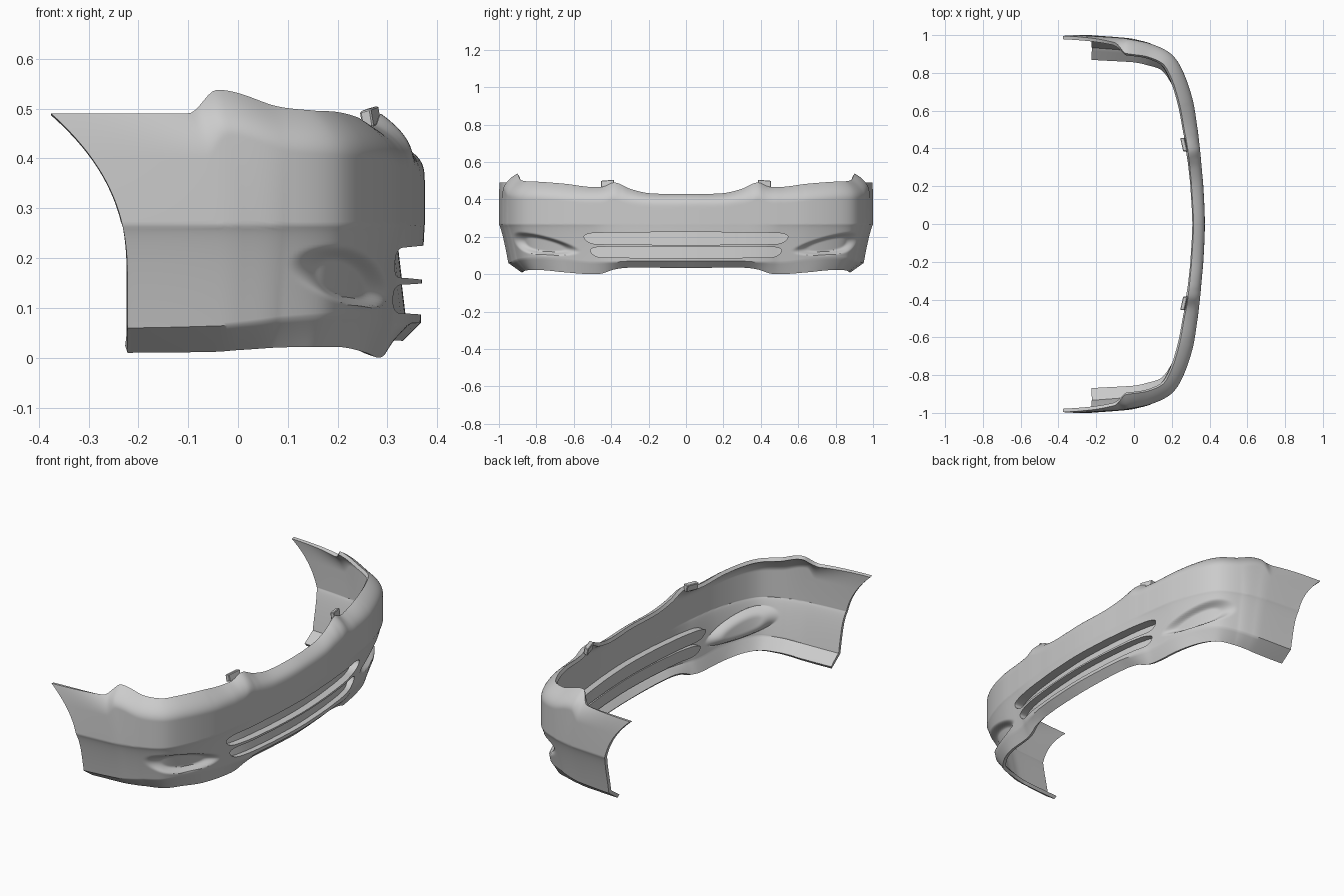
import bpy, bmesh, math
from mathutils import Vector

cube = bpy.data.objects.get("Cube")
if cube:
    bpy.data.objects.remove(cube, do_unlink=True)

paint = bpy.data.materials.new("primer grey")
paint.use_nodes = True
GREY = (0.6, 0.6, 0.6, 1)
paint.diffuse_color = GREY
paint.node_tree.nodes["Principled BSDF"].inputs["Base Color"].default_value = GREY

# Stations from rear end to middle:
# x, y, top height, top roll, crease height, crease inset, bottom height, bottom inset
STATIONS = [
    (-.375, 1, .49, .004, .06, .05, .01, .12),
    (-.1, .985, .49, .025, .064, .05, .012, .115),
    (-.03, .977, .538, .075, .067, .05, .015, .11),
    (.1, .95, .505, .07, .078, .05, .02, .1),
    (.2, .897, .496, .068, .085, .045, .022, .085),
    (.258, .81, .494, .07, .088, .04, .022, .07),
    (.31, .66, .483, .073, .08, .035, .01, .055),
    (.337, .5, .466, .07, .065, .03, 0, .055),
    (.343, .45, .468, .066, .065, .02, .005, .05),
    (.35, .39, .49, .064, .065, .012, .025, .045),
    (.358, .3, .455, .062, .07, .008, .035, .045),
    (.367, .2, .433, .062, .07, .008, .035, .045),
    (.375, 0, .43, .06, .07, .008, .033, .045),
]
MIRRORED = list(STATIONS[-2])
MIRRORED[1] *= -1
KEYS = STATIONS + [MIRRORED]
ARC = [0]  # distance along the plan curve
for p, q in zip(KEYS, KEYS[1:]):
    ARC.append(ARC[-1] + math.dist(p[:2], q[:2]))
LENGTH = ARC[-2]


def station(s):
    """Smoothly blended station at s = 0 (rear end) to 1 (middle)."""
    d = min(s, 1) * LENGTH
    i = max(k for k in range(len(STATIONS) - 1) if ARC[k] <= d)
    h = max(i - 1, 0)
    span = ARC[i + 1] - ARC[i]
    t = (d - ARC[i]) / span
    out = []
    for j, (a, b, c, e) in enumerate(zip(KEYS[h], KEYS[i], KEYS[i + 1], KEYS[i + 2])):
        m0 = (c - a) / (ARC[i + 1] - ARC[h]) * span
        m1 = (e - b) / (ARC[i + 2] - ARC[i]) * span
        if j > 1:  # keep heights free of overshoot
            m0 = 0 if (b - a) * (c - b) <= 0 else m0
            m1 = 0 if (c - b) * (e - c) <= 0 else m1
        out.append((2*t**3 - 3*t*t + 1) * b + (t**3 - 2*t*t + t) * m0
                   + (3*t*t - 2*t**3) * c + (t**3 - t*t) * m1)
    return out


def rear_x(z):
    """Wheel arch edge."""
    return -.222 - .153 * min(1, max(0, (z - .16) / .33)) ** 2.4


def body_inset(st, z):
    top, roll, crease, inset = st[2:6]
    low = max(0, (.265 - z) / (.265 - crease))
    high = max(0, (z - top + .09) / .09)
    power = 4 - 2 * min(1, max(0, (top - .43) / .05))
    return inset * low ** .75 + roll * high ** power


def lamp_depth(s, z):
    """Teardrop lamp recess in the corner, tapering towards the middle."""
    u, v = (1 - s) * LENGTH - .8, z - .156
    tilt = .15
    p = (u * math.cos(tilt) + v * math.sin(tilt)) / .215
    q = (v * math.cos(tilt) - u * math.sin(tilt)) / (.05 + .013 * max(-1, min(1, p)))
    k = min(1, max(0, (1.08 - math.hypot(p, q)) / .48))
    return .032 * k * k * (3 - 2 * k)


def column(s):
    st = station(s)
    a, b = station(max(0, s - .03)), station(min(1, s + .03))
    inward = Vector((0, -1)) if s == 0 else Vector((b[1] - a[1], a[0] - b[0])).normalized()
    if s == 1:
        inward = Vector((-1, 0))
    rows = []
    for k in range(6):  # lower skirt
        t = k / 6
        rows.append((st[6] + (st[4] - st[6]) * t, st[7] + (st[5] - st[7]) * t))
    for k in range(81):  # main face
        t = 1 - (1 - k / 80) ** 1.15
        z = st[4] + (st[2] - st[4]) * t
        rows.append((z, body_inset(st, z) + lamp_depth(s, z)))
    points = []
    for z, depth in rows:
        x, y = st[:2]
        if x < .1:
            x = .1 - (.1 - x) * (.1 - rear_x(z)) / .475
        points.append(Vector((x + inward.x * depth, y + inward.y * depth, z)))
    return points


def make_object(name, bm):
    mesh = bpy.data.meshes.new(name)
    bm.to_mesh(mesh)
    bm.free()
    ob = bpy.data.objects.new(name, mesh)
    bpy.context.collection.objects.link(ob)
    mesh.materials.append(paint)
    return ob


def bake(ob):
    """Apply the modifiers and smooth the result."""
    deps = bpy.context.evaluated_depsgraph_get()
    mesh = bpy.data.meshes.new_from_object(ob.evaluated_get(deps))
    ob.modifiers.clear()
    ob.data = mesh
    bpy.ops.object.select_all(action="DESELECT")
    ob.select_set(True)
    bpy.context.view_layer.objects.active = ob
    bpy.ops.object.shade_smooth_by_angle(angle=math.radians(40))


# Bumper shell
COLS = 150
half = [column(i / COLS) for i in range(COLS + 1)]
grid = half + [[Vector((p.x, -p.y, p.z)) for p in c] for c in reversed(half[:-1])]
bm = bmesh.new()
verts = [[bm.verts.new(p) for p in c] for c in grid]
for a, b in zip(verts, verts[1:]):
    for k in range(len(a) - 1):
        bm.faces.new((a[k], a[k + 1], b[k + 1], b[k]))
bm.normal_update()
middle = min(bm.faces, key=lambda f: (f.calc_center_median() - Vector((.375, 0, .3))).length)
if middle.normal.x < 0:
    bmesh.ops.reverse_faces(bm, faces=bm.faces)
shell = make_object("bumper_shell", bm)
solid = shell.modifiers.new("thickness", "SOLIDIFY")
solid.thickness = .018
solid.offset = -1


def face_x(y, z):
    """Depth of the front face at a point."""
    lo, hi = 0, 1
    for _ in range(30):
        mid = (lo + hi) / 2
        lo, hi = (mid, hi) if station(mid)[1] > abs(y) else (lo, mid)
    st = station(lo)
    return st[0] - body_inset(st, z)


def slot_pairs(width, z0, z1, bow, grow=0):
    """Upper and lower outline points of a slot with a flat top and round lower corners."""
    h, w = z1 - z0 + 2 * grow, width + grow
    pairs = []
    for k in range(-28, 29):
        y = w * math.sin(math.pi / 2 * k / 28)
        e = max(0, (abs(y) - w + h) / h)
        drop = math.sqrt(max(0, 1 - e * e))
        top = z1 + grow - bow * (y / w) ** 2
        low = z0 - grow + bow * (y / w) ** 2
        tip = low + (top - low) * .7
        pairs.append(((y, tip + (top - tip) * drop), (y, tip - (tip - low) * drop)))
    return pairs


def slot_mesh(pairs, front, back, closed):
    bm = bmesh.new()
    rings = []
    for depth in (front, back):
        rings.append([[bm.verts.new((depth(y, z), y, z)) for y, z in p] for p in pairs])
    f, b = rings
    for i in range(len(pairs) - 1):
        for side in (0, 1):
            bm.faces.new((f[i][side], f[i + 1][side], b[i + 1][side], b[i][side]))
        for r in ((f, b) if closed else (b,)):
            bm.faces.new((r[i][0], r[i + 1][0], r[i + 1][1], r[i][1]))
    bmesh.ops.remove_doubles(bm, verts=bm.verts, dist=.0002)
    bmesh.ops.recalc_face_normals(bm, faces=bm.faces)
    return bm


# Grille slots: cut through the shell, then lined with shallow pockets
SLOTS = {"upper": (.545, .157, .225, .005, .046), "lower": (.51, .087, .149, .003, .036)}
cutters = []
for name, (w, z0, z1, bow, depth) in SLOTS.items():
    cutter = make_object(name + "_slot_cutter", slot_mesh(
        slot_pairs(w, z0, z1, bow), lambda y, z: .5, lambda y, z: .2, True))
    cutter.hide_render = True
    cutters.append(cutter)
    cut = shell.modifiers.new(name, "BOOLEAN")
    cut.operation, cut.solver, cut.object = "DIFFERENCE", "EXACT", cutter
    zm = (z0 + z1) / 2
    pocket = make_object(name + "_slot_pocket", slot_mesh(
        slot_pairs(w, z0, z1, bow, .002),
        lambda y, z: face_x(y, z) - .01,
        lambda y, z: face_x(y, zm) - depth - (z - zm) * .12, False))
    bake(pocket)
bake(shell)
for cutter in cutters:
    bpy.data.objects.remove(cutter, do_unlink=True)

# Mounting tabs on the top edge
for side, label in ((1, "left"), (-1, "right")):
    bm = bmesh.new()
    bmesh.ops.create_cube(bm, size=1)
    for v in bm.verts:
        x, y, z = v.co
        v.co = (.266 + x * .022 - y * .016 - z * .006,
                side * (.42 + y * .07), .482 + z * .036 - y * .006 + x * .006)
    bmesh.ops.recalc_face_normals(bm, faces=bm.faces)
    bmesh.ops.bevel(bm, geom=bm.edges[:], offset=.003, segments=1, affect="EDGES")
    make_object("mounting_tab_" + label, bm)
